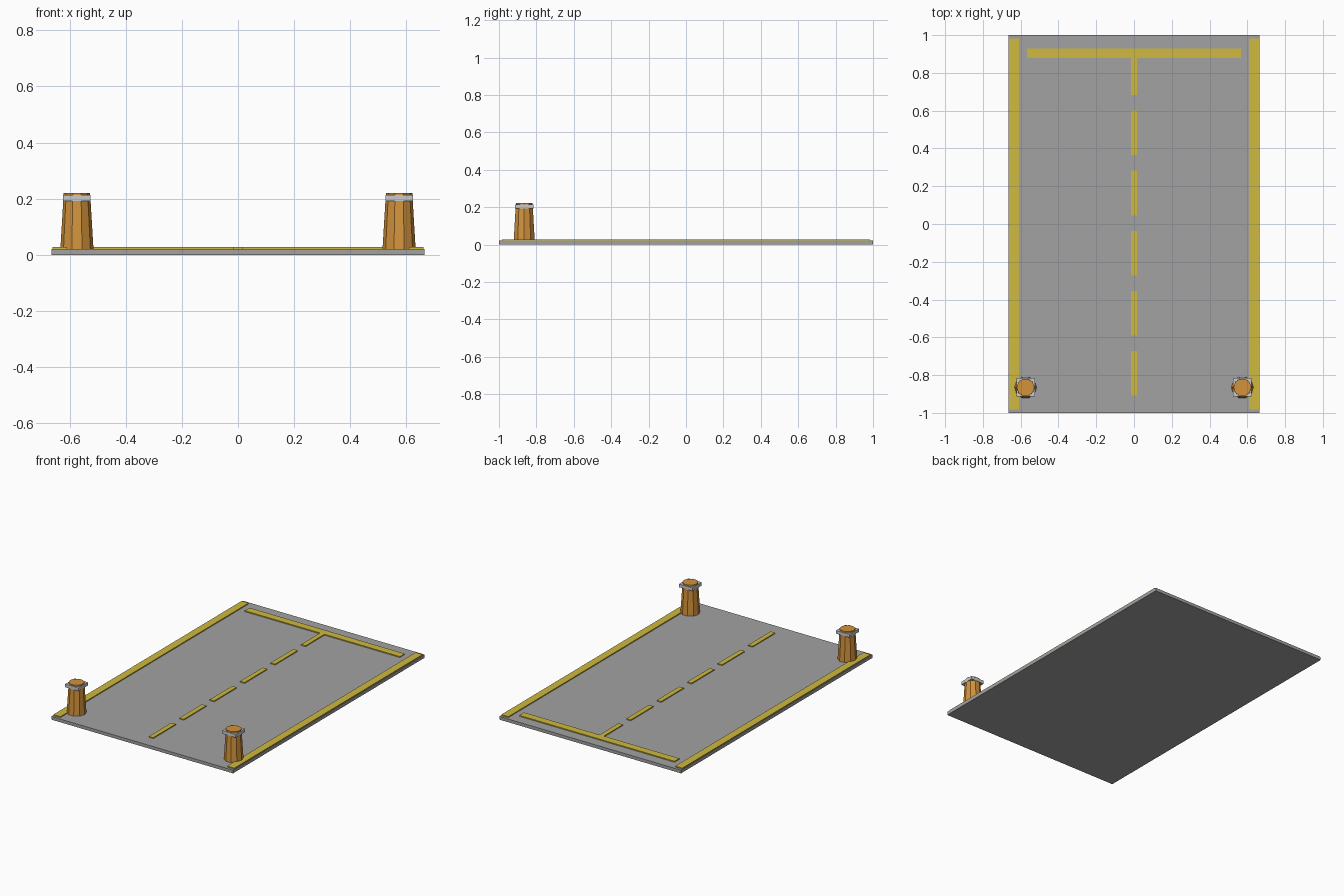
import bpy, bmesh
from mathutils import Matrix

if "Cube" in bpy.data.objects:
    bpy.data.objects.remove(bpy.data.objects["Cube"])


def material(name, rgb):
    m = bpy.data.materials.new(name)
    m.diffuse_color = (*rgb, 1)
    m.use_nodes = True
    m.node_tree.nodes["Principled BSDF"].inputs["Base Color"].default_value = m.diffuse_color
    return m


ASPHALT = material("asphalt grey", (0.36, 0.36, 0.37))
YELLOW = material("line yellow", (0.62, 0.49, 0.05))
ORANGE = material("bollard orange", (0.65, 0.29, 0.045))
SILVER = material("band silver", (0.57, 0.59, 0.62))


def finish(name, bm, mat):
    mesh = bpy.data.meshes.new(name)
    bm.to_mesh(mesh)
    bm.free()
    mesh.materials.append(mat)
    obj = bpy.data.objects.new(name, mesh)
    bpy.context.collection.objects.link(obj)
    return obj


def box(name, x0, x1, y0, y1, z0, z1, mat):
    bm = bmesh.new()
    m = Matrix.Translation(((x0 + x1) / 2, (y0 + y1) / 2, (z0 + z1) / 2))
    m = m @ Matrix.Diagonal((x1 - x0, y1 - y0, z1 - z0, 1))
    bmesh.ops.create_cube(bm, size=1, matrix=m)
    return finish(name, bm, mat)


def tapered(name, x, y, z0, z1, r0, r1, sides, mat):
    bm = bmesh.new()
    bmesh.ops.create_cone(bm, cap_ends=True, segments=sides, radius1=r0, radius2=r1,
                          depth=z1 - z0, matrix=Matrix.Translation((x, y, (z0 + z1) / 2)))
    # keep a corner of the polygon pointing along +x
    bm.verts.ensure_lookup_table()
    if max(v.co.x for v in bm.verts) - x < r0 * 0.99:
        bmesh.ops.rotate(bm, verts=bm.verts, cent=(x, y, 0),
                         matrix=Matrix.Rotation(3.14159265 / sides, 3, 'Z'))
    return finish(name, bm, mat)


TOP, LINE = 0.021, 0.0275   # road surface and painted line heights

# Road slab
box("road_slab", -0.664, 0.664, -1, 1, 0, TOP, ASPHALT)

# Stop line across the far end
box("stop_line", -0.567, 0.567, 0.88, 0.93, TOP, LINE, YELLOW)

# Dashed centre line, the last dash running into the stop line
for i in range(6):
    c = -0.79 + 0.318 * i
    box(f"centre_dash_{i + 1}", -0.016, 0.016, c - 0.118, min(c + 0.118, 0.88),
        TOP, LINE, YELLOW)

# Edge lines and banded bollards on both sides
for side, s in (("left", -1), ("right", 1)):
    xa, xb = sorted((s * 0.61, s * 0.661))
    box(f"edge_line_{side}", xa, xb, -0.983, 0.983, TOP, LINE, YELLOW)
    x, y = s * 0.574, -0.865
    tapered(f"bollard_{side}", x, y, TOP, 0.221, 0.059, 0.047, 10, ORANGE)
    box(f"bollard_band_{side}", x - 0.049, x + 0.049, y - 0.049, y + 0.049,
        0.192, 0.213, SILVER)
